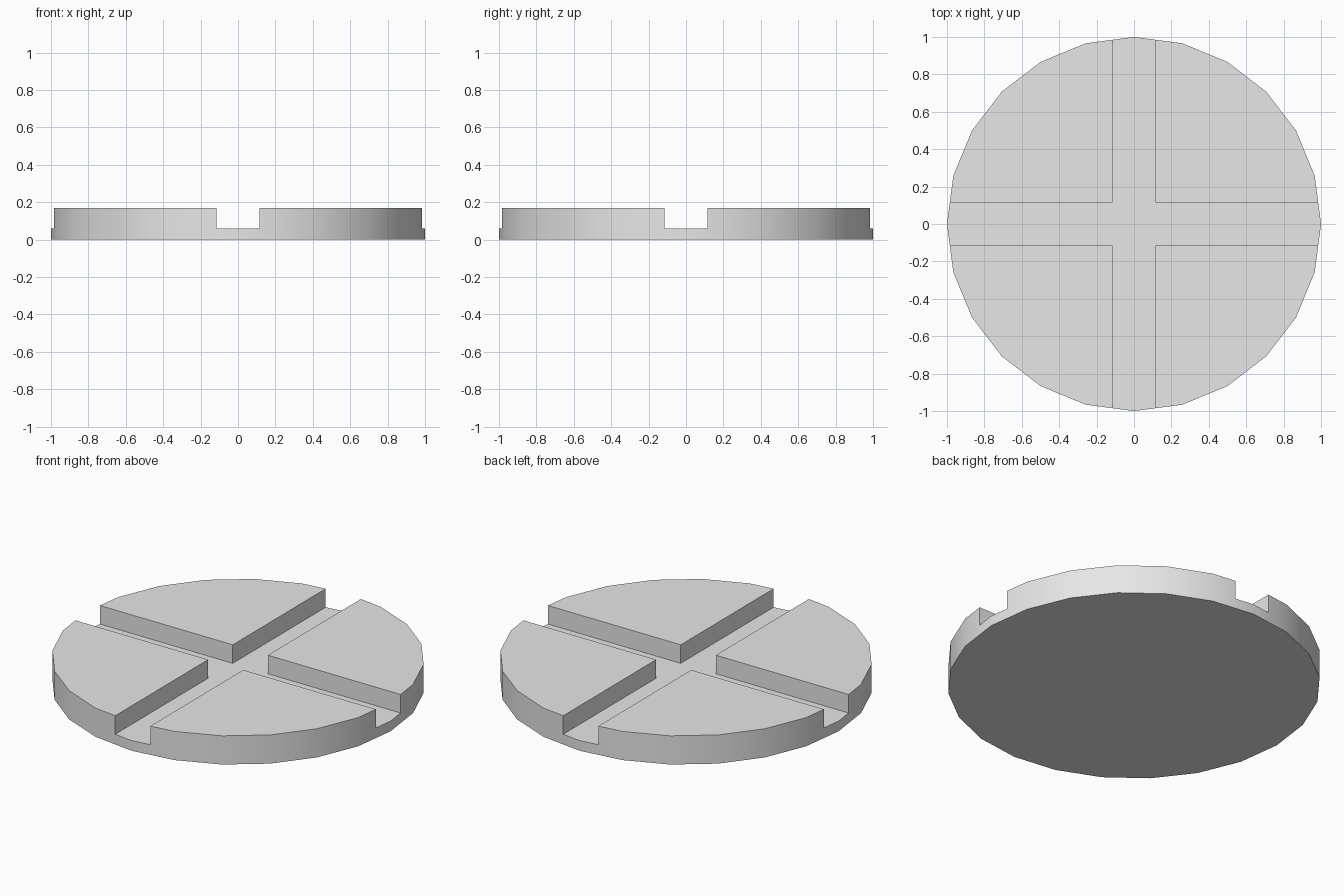
import bpy
import bmesh
from mathutils import Vector

SIDES = 24
SLOT = 0.115      # half width of the crossing grooves
FLOOR = 0.06      # height of the groove floor
TOP = 0.17        # full height

cube = bpy.data.objects.get("Cube")
if cube:
    bpy.data.objects.remove(cube, do_unlink=True)

# Plain grey material
grey = bpy.data.materials.new("light_grey")
grey.use_nodes = True
colour = (0.8, 0.8, 0.8, 1)
grey.diffuse_color = colour
grey.node_tree.nodes["Principled BSDF"].inputs["Base Color"].default_value = colour


def raise_faces(bm, faces, height):
    """Extrude faces upward, removing the originals left inside."""
    result = bmesh.ops.extrude_face_region(bm, geom=faces)
    verts = [g for g in result["geom"] if isinstance(g, bmesh.types.BMVert)]
    bmesh.ops.translate(bm, verts=verts, vec=(0, 0, height))
    return [g for g in result["geom"] if isinstance(g, bmesh.types.BMFace)]


# Disc outline, split along the groove edges
bm = bmesh.new()
bmesh.ops.create_circle(bm, cap_ends=True, segments=SIDES, radius=1)
for axis in (Vector((1, 0, 0)), Vector((0, 1, 0))):
    for side in (-SLOT, SLOT):
        bmesh.ops.bisect_plane(bm, geom=bm.verts[:] + bm.edges[:] + bm.faces[:],
                               plane_co=axis * side, plane_no=axis)

# Base up to the groove floor, then the four raised quarters
outline = bm.faces[:]
bottom = bmesh.ops.duplicate(bm, geom=outline)
floor = raise_faces(bm, outline, FLOOR)
quarters = []
for face in floor:
    centre = face.calc_center_median()
    if min(abs(centre.x), abs(centre.y)) > SLOT:
        quarters.append(face)
raise_faces(bm, quarters, TOP - FLOOR)

# Weld and merge the flat underside and the groove floor
bmesh.ops.remove_doubles(bm, verts=bm.verts[:], dist=0.0001)
inner = [e for e in bm.edges if len(e.link_faces) == 2
         and all(abs(f.normal.z) > 0.9 for f in e.link_faces)
         and all(v.co.z < 0.001 for v in e.verts)]
bmesh.ops.dissolve_edges(bm, edges=inner, use_verts=False)
bmesh.ops.recalc_face_normals(bm, faces=bm.faces[:])

mesh = bpy.data.meshes.new("grooved_disc")
bm.to_mesh(mesh)
bm.free()
mesh.materials.append(grey)
disc = bpy.data.objects.new("grooved_disc", mesh)
bpy.context.collection.objects.link(disc)

# Smooth rim with crisp groove and top edges
bpy.ops.object.select_all(action='DESELECT')
disc.select_set(True)
bpy.context.view_layer.objects.active = disc
bpy.ops.object.shade_smooth_by_angle(angle=0.6)
